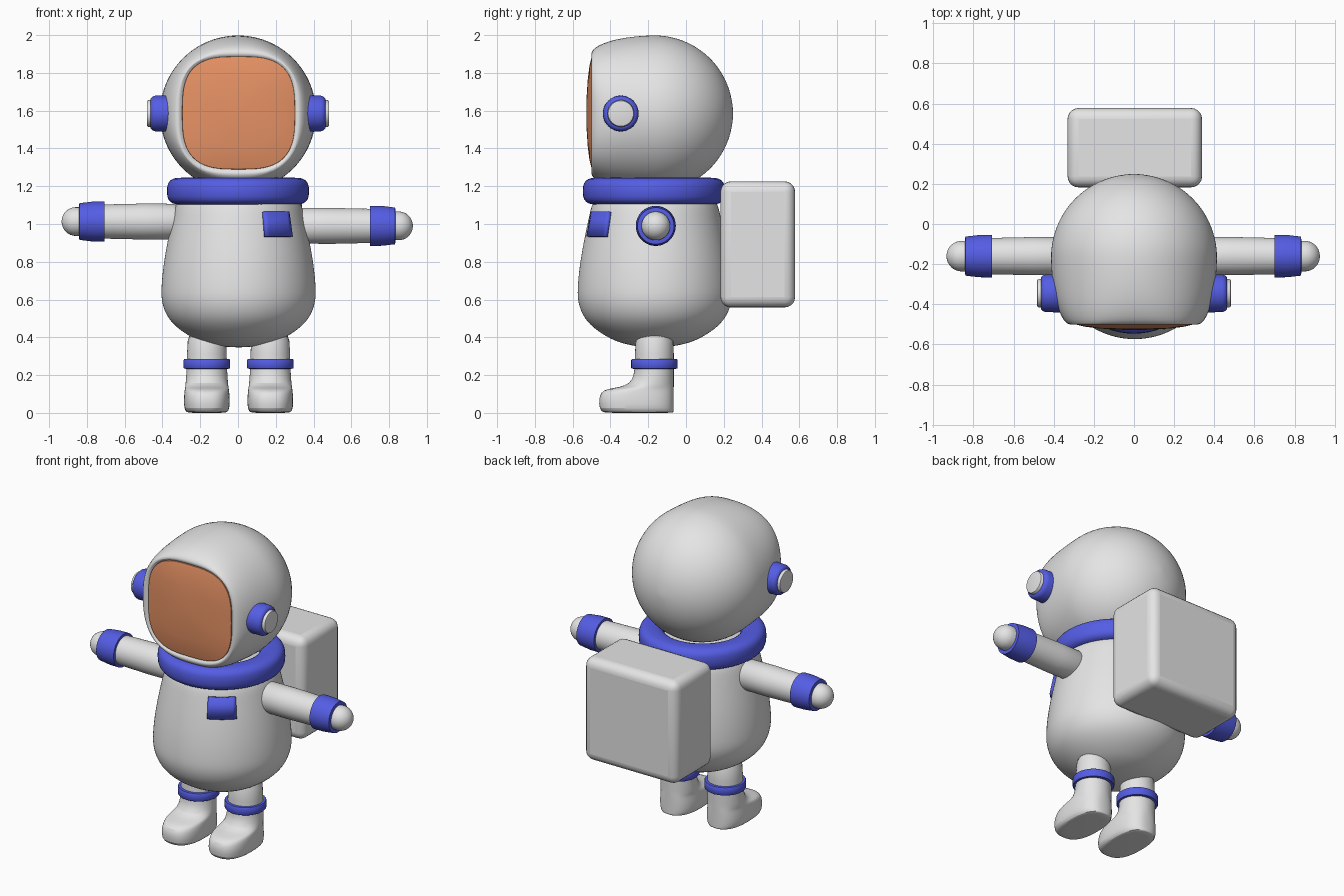
import bpy, bmesh
from math import sin, cos, pi, radians, copysign
from mathutils import Vector

if "Cube" in bpy.data.objects:
    bpy.data.objects.remove(bpy.data.objects["Cube"], do_unlink=True)


def material(name, rgb):
    mat = bpy.data.materials.new(name)
    mat.use_nodes = True
    mat.diffuse_color = (*rgb, 1)
    mat.node_tree.nodes["Principled BSDF"].inputs["Base Color"].default_value = (*rgb, 1)
    return mat


WHITE = material("suit white", (0.78, 0.78, 0.78))
BLUE = material("trim blue", (0.09, 0.11, 0.78))
ORANGE = material("visor orange", (0.8, 0.29, 0.13))
MID_Y = -0.165


def finish(name, bm, mat, subsurf=0, bevel=0):
    bmesh.ops.recalc_face_normals(bm, faces=bm.faces)
    mesh = bpy.data.meshes.new(name)
    bm.to_mesh(mesh)
    bm.free()
    mesh.materials.append(mat)
    ob = bpy.data.objects.new(name, mesh)
    bpy.context.collection.objects.link(ob)
    bpy.ops.object.select_all(action='DESELECT')
    ob.select_set(True)
    bpy.context.view_layer.objects.active = ob
    bpy.ops.object.shade_smooth_by_angle(angle=radians(40))
    if bevel:
        mod = ob.modifiers.new("Bevel", 'BEVEL')
        mod.width, mod.segments = bevel, 5
    if subsurf:
        mod = ob.modifiers.new("Subdivision", 'SUBSURF')
        mod.levels = mod.render_levels = subsurf
    return ob


def oval(a, b, n, count):
    """Superellipse outline; n = 2 is round, larger is squarer."""
    for i in range(count):
        c, s = cos(2 * pi * i / count), sin(2 * pi * i / count)
        yield copysign(abs(c) ** (2 / n), c) * a, copysign(abs(s) ** (2 / n), s) * b


def loft(name, sections, mat, centre, axis=(0, 0, 1), count=48, closed=False, subsurf=0):
    """Skin sections (height, half width, half depth, squareness, depth shift)."""
    bm = bmesh.new()
    axis = Vector(axis)
    turn = axis.to_track_quat('Z', 'Y') if axis.z != 1 else None
    rings = []
    for t, a, b, n, shift in sections:
        ring = []
        for u, v in oval(a, b, n, count):
            p = Vector((u, v + shift, t))
            ring.append(bm.verts.new(Vector(centre) + (turn @ p if turn else p)))
        rings.append(ring)
    pairs = list(zip(rings, rings[1:]))
    if closed:
        pairs.append((rings[-1], rings[0]))
    else:
        bm.faces.new(rings[0])
        bm.faces.new(rings[-1])
    for r, s in pairs:
        for i in range(count):
            j = (i + 1) % count
            bm.faces.new((r[i], r[j], s[j], s[i]))
    return finish(name, bm, mat, subsurf)


def lathe(name, profile, mat, centre, axis=(0, 0, 1), **kw):
    """Revolve (height, radius) points."""
    return loft(name, [(t, r, r, 2, 0) for t, r in profile], mat, centre, axis, **kw)


# Torso
lathe("torso", [(.347, .02), (.352, .1), (.372, .19), (.4, .25), (.44, .315), (.5, .378),
                (.58, .409), (.65, .413), (.78, .401), (.92, .376), (1.05, .348),
                (1.15, .325), (1.2, .2)], WHITE, (.003, MID_Y, 0), count=32, subsurf=2)

# Collar ring
lathe("collar", [(v, .3 + u) for u, v in oval(.076, .071, 2.8, 24)],
      BLUE, (0, -.17, 1.174), closed=True, count=64)

# Helmet: round at the back, squarer towards the face opening
back = [(-.415 * cos(a), .415 * sin(a), .415 * sin(a), 2, 0)
        for a in [pi / 2 * (i + .15) / 10 for i in range(10)]]
front = [(t, r, r, n, 0) for t, r, n in [
    (0, .415, 2), (.1, .41, 2), (.2, .395, 2.1), (.27, .374, 2.25), (.315, .351, 2.45),
    (.334, .33, 2.7), (.336, .314, 3), (.328, .3, 3.1), (.3, .285, 3.1)]]
loft("helmet", back + front, WHITE, (0, MID_Y, 1.585), (0, -1, 0), count=64, subsurf=1)

# Visor: shallow dome in the opening
loft("visor", [(t, r, r, n, 0) for t, r, n in [
    (.3, .3, 3.1), (.334, .298, 3.1), (.346, .25, 3), (.355, .18, 2.7),
    (.361, .09, 2.3), (.363, .005, 2)]], ORANGE, (.003, MID_Y, 1.588), (0, -1, 0), count=64)

for side, word in ((1, "left"), (-1, "right")):
    out = (side, 0, 0)

    # Ear pieces
    ear = (side * .3, -.345, 1.585)
    lathe(word + "_ear_pad", [(0, .095), (.07, .095), (.14, .094), (.153, .089), (.162, .08),
                              (.164, .07)], BLUE, ear, out)
    lathe(word + "_ear_cap", [(.1, .071), (.174, .071), (.181, .067), (.183, .06)], WHITE, ear, out)

    # Arm, cuff and rounded hand
    arm = (-.004, -.16, .99 if side > 0 else 1.013)
    lathe(word + "_arm", [(.29, .03), (.295, .06), (.31, .083), (.34, .094), (.5, .095),
                          (.72, .09)], WHITE, arm, out)
    lathe(word + "_cuff", [(.702, .08), (.704, .106), (.77, .105), (.836, .097), (.838, .075)],
          BLUE, arm, out)
    tip = [(.855 + .075 * sin(a), .076 * cos(a)) for a in [pi / 2 * i / 8.2 for i in range(9)]]
    lathe(word + "_hand", [(.8, .076)] + tip, WHITE, arm, out)

    # Leg and boot in one skin: fixed heel, moving toe
    heel, outline = -.064, []
    for z, toe, half, n in [(0, -.42, .09, 2.4), (.003, -.44, .107, 2.5), (.02, -.46, .121, 2.6),
                            (.075, -.462, .122, 2.6), (.11, -.45, .119, 2.5),
                            (.127, -.42, .117, 2.4), (.136, -.35, .115, 2.2),
                            (.155, -.298, .113, 2), (.2, -.273, .109, 2),
                            (.3, -.27, .105, 2), (.47, -.27, .104, 2)]:
        outline.append((z, half, (heel - toe) / 2, n, (heel + toe) / 2))
    foot_x = side * .168 + .003
    loft(word + "_leg", outline, WHITE, (foot_x, 0, 0), count=32, subsurf=1)
    lathe(word + "_ankle_band", [(.233, .1), (.234, .12), (.238, .123), (.28, .123),
                                 (.284, .12), (.285, .1)], BLUE, (foot_x, -.167, 0))

# Backpack
bm = bmesh.new()
bmesh.ops.create_cube(bm, size=1)
for v in bm.verts:
    v.co = Vector((.67 * v.co.x, .395 * v.co.y, .667 * v.co.z)) + Vector((.004, .38, .892))
finish("backpack", bm, WHITE, bevel=.055)

# Chest patch wrapped around the torso
bm = bmesh.new()
columns = []
for i in range(9):
    a = radians(22 + 26 * i / 8)
    columns.append([bm.verts.new((r * sin(a), MID_Y - r * cos(a), z))
                    for z, r in ((.935, .391), (1.066, .366))])
for c, d in zip(columns, columns[1:]):
    bm.faces.new((c[0], d[0], d[1], c[1]))
patch = finish("chest_patch", bm, BLUE)
solid = patch.modifiers.new("Solidify", 'SOLIDIFY')
solid.thickness, solid.offset = .03, -1
